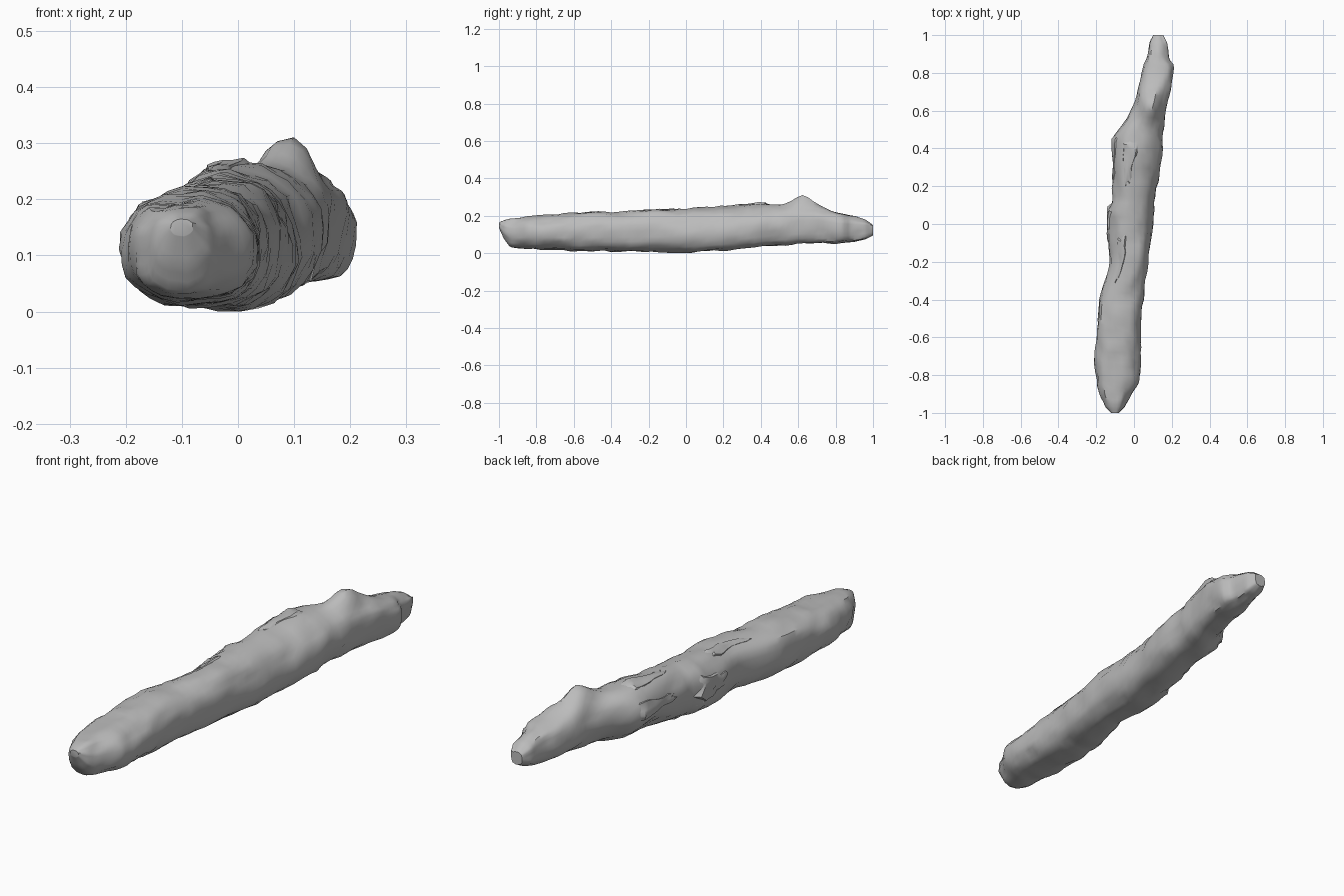
import bpy, bmesh, math
from mathutils import Vector, noise

cube = bpy.data.objects.get("Cube")
if cube:
    bpy.data.objects.remove(cube)

# One grey for all the wood
wood = bpy.data.materials.new("weathered grey wood")
wood.use_nodes = True
grey = (0.5, 0.5, 0.5, 1)
wood.diffuse_color = grey
wood.node_tree.nodes["Principled BSDF"].inputs["Base Color"].default_value = grey

# Outline along the log: y, then low and high values
SIDES = [(-1, -.12, -.08), (-.97, -.15, -.05), (-.9, -.185, -.015), (-.84, -.2, .025),
         (-.73, -.208, .035), (-.45, -.195, .045), (-.33, -.165, .06), (-.2, -.125, .08),
         (-.08, -.135, .095), (.09, -.135, .112), (.11, -.115, .112),
         (.36, -.11, .15), (.48, -.098, .152), (.51, -.068, .16),
         (.56, -.035, .165), (.65, .005, .18), (.75, .025, .2), (.84, .05, .21),
         (.87, .065, .185), (.96, .08, .175), (1, .1, .155)]
HEIGHTS = [(-1, .135, .165), (-.975, .08, .175), (-.94, .03, .185), (-.8, .022, .2),
           (-.6, .01, .215), (-.2, .008, .232), (0, 0, .236), (.2, .015, .252),
           (.4, .03, .266), (.6, .05, .262), (.7, .052, .253), (.8, .05, .222),
           (.9, .06, .197), (.96, .075, .178), (1, .095, .15)]


def span(table, y):
    """Interpolate the low and high outline at y."""
    for p, q in zip(table, table[1:]):
        if y <= q[0]:
            t = (y - p[0]) / (q[0] - p[0])
            return [p[i] + (q[i] - p[i]) * t for i in (1, 2)]
    return table[-1][1:]


def bell(value, centre, width):
    return math.exp(-((value - centre) / width) ** 2)


def surface(y, angle, lift=0):
    """Point on the gnarled trunk, raised outward by lift."""
    x0, x1 = span(SIDES, y)
    z0, z1 = span(HEIGHTS, y)
    c, s = math.cos(angle), math.sin(angle)
    rear = min(max((y - .4) / .3, 0), 1)
    # Squared section; the rear is fuller low on the +x side
    power = .85 - .2 * rear if c > 0 and s < 0 else .85
    px = math.copysign(abs(c) ** power, c)
    pz = math.copysign(abs(s) ** power, s)
    rx, rz = (x1 - x0) / 2, (z1 - z0) / 2
    broad = noise.noise(Vector((c * 1.4, s * 1.4, y * 5)))
    lumps = noise.noise(Vector((c * 2.4 + 7, s * 2.4, y * 10)))
    chips = noise.noise(Vector((c * 4, s * 4 + 5, y * 19)))
    grow = .99 + .05 * broad + .07 * lumps + .06 * chips
    # Middle leans: worn away high on +x and low on -x
    diagonal = 2 * c * s
    if diagonal < 0:
        grow -= .05 * diagonal * bell(y, .25, .3)
    elif s > 0:
        grow -= .17 * diagonal * bell(y, .22, .28)
    else:
        grow -= .2 * diagonal * bell(y, .42, .22)
    x = (x0 + x1) / 2 + rx * px * grow + lift * c
    z = (z0 + z1) / 2 + rz * pz * grow + lift * s
    # Rear +x edge sits higher
    z += .025 * rear * max(c, 0) ** 2 * (1 - abs(s))
    # Broken branch knot on top
    if s > 0:
        z += .05 * math.exp(-((x - .085) / .05) ** 4) * bell(y, .63, .065)
    return Vector((x, y, max(z, 0)))


def finish(name, bm):
    bmesh.ops.recalc_face_normals(bm, faces=bm.faces)
    mesh = bpy.data.meshes.new(name)
    bm.to_mesh(mesh)
    bm.free()
    mesh.materials.append(wood)
    obj = bpy.data.objects.new(name, mesh)
    bpy.context.collection.objects.link(obj)
    bpy.ops.object.select_all(action='DESELECT')
    obj.select_set(True)
    bpy.context.view_layer.objects.active = obj
    bpy.ops.object.shade_smooth_by_angle(angle=math.radians(42))


# Trunk: rings packed closer at both ends
bm = bmesh.new()
RINGS, SEGS = 84, 26
rings = []
for i in range(RINGS + 1):
    y = -math.cos(math.pi * i / RINGS)
    rings.append([bm.verts.new(surface(y, math.tau * j / SEGS)) for j in range(SEGS)])
for a, b in zip(rings, rings[1:]):
    for j in range(SEGS):
        k = (j + 1) % SEGS
        bm.faces.new((a[j], a[k], b[k], b[j]))
bm.faces.new(rings[0])
bm.faces.new(rings[-1])
finish("trunk", bm)


def bark_flake(name, y0, y1, a0, a1, lift):
    """Tapered plate of bark whose rim sinks into the trunk."""
    bm = bmesh.new()
    nu, nv = 9, 6
    mid, half = (a0 + a1) / 2, (a1 - a0) / 2
    grid = []
    for i in range(nu + 1):
        row = []
        for j in range(nv + 1):
            u, v = i / nu, j / nv
            rim = i in (0, nu) or j in (0, nv)
            # Ragged ends, wider and thicker toward the rear
            wob = .05 * noise.noise(Vector((v * 4, y0 * 9, u)))
            raised = -.012 if rim else lift * (.2 + .8 * u)
            width = half * (.3 + .7 * u + .3 * noise.noise(Vector((u * 5, v * 2, y0 * 7))))
            ang = math.radians(mid + width * (2 * v - 1))
            row.append(bm.verts.new(surface(y0 + (y1 - y0) * u + wob, ang, raised)))
        grid.append(row)
    for a, b in zip(grid, grid[1:]):
        for j in range(nv):
            bm.faces.new((a[j], a[j + 1], b[j + 1], b[j]))
    finish(name, bm)


# Loose bark on the top and the -x side
bark_flake("side_bark_flake", -.1, .1, 140, 205, .01)
bark_flake("split_bark_ledge", .22, .48, 145, 190, .007)
bark_flake("top_bark_flake", .2, .44, 85, 130, .006)
bark_flake("upper_bark_flake", -.32, -.06, 90, 135, .006)
